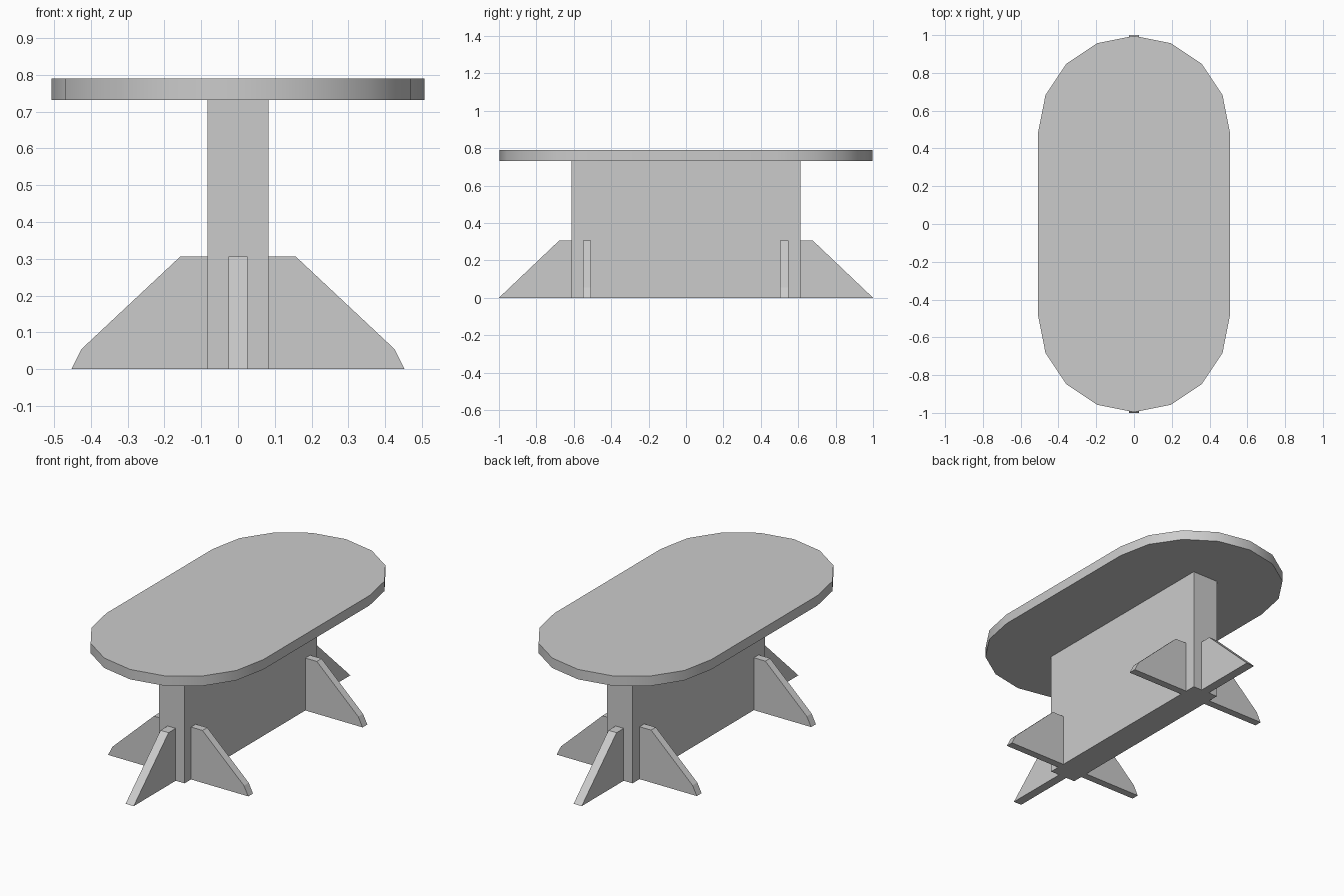
import bpy
import bmesh
import math
from mathutils import Matrix, Vector

cube = bpy.data.objects.get("Cube")
if cube:
    bpy.data.objects.remove(cube, do_unlink=True)

# One plain grey for the whole table
grey = bpy.data.materials.new("plain_grey")
grey.use_nodes = True
grey.diffuse_color = (0.6, 0.6, 0.6, 1)
grey.node_tree.nodes["Principled BSDF"].inputs["Base Color"].default_value = (0.6, 0.6, 0.6, 1)


def extrude_profile(name, points, depth, matrix=Matrix()):
    """Extrude a flat outline along local z, then place it with a matrix."""
    bm = bmesh.new()
    face = bm.faces.new([bm.verts.new((x, y, 0)) for x, y in points])
    solid = bmesh.ops.extrude_face_region(bm, geom=[face])
    verts = [v for v in solid["geom"] if isinstance(v, bmesh.types.BMVert)]
    bmesh.ops.translate(bm, vec=Vector((0, 0, depth)), verts=verts)
    bm.transform(matrix)
    bmesh.ops.recalc_face_normals(bm, faces=bm.faces)
    mesh = bpy.data.meshes.new(name)
    bm.to_mesh(mesh)
    bm.free()
    mesh.materials.append(grey)
    obj = bpy.data.objects.new(name, mesh)
    bpy.context.collection.objects.link(obj)
    return obj


def fin(name, points, thickness, angle, offset=(0, 0, 0)):
    """Upright support fin pointing outward at the given angle around z."""
    place = (Matrix.Translation(offset) @ Matrix.Rotation(angle, 4, "Z")
             @ Matrix.Rotation(math.pi / 2, 4, "X")
             @ Matrix.Translation((0, 0, -thickness / 2)))
    return extrude_profile(name, points, thickness, place)


# Table top: straight sides with a faceted half round at each end
outline = []
for end in (1, -1):
    for i in range(9):
        a = math.pi * i / 8
        outline.append((end * 0.507 * math.cos(a), end * (0.49 + 0.506 * math.sin(a))))
top = extrude_profile("table_top", outline, 0.058, Matrix.Translation((0, 0, 0.732)))
bpy.context.view_layer.objects.active = top
top.select_set(True)
bpy.ops.object.shade_smooth_by_angle(angle=math.radians(30))
top.select_set(False)

# Central pedestal slab
w, d = 0.083, 0.612
extrude_profile("pedestal", [(-w, -d), (w, -d), (w, d), (-w, d)], 0.732)

# Support fins on the ends and sides
end_profile = [(0.6, 0), (1.0, 0), (0.678, 0.306), (0.6, 0.306)]
side_profile = [(0.07, 0), (0.453, 0), (0.425, 0.055), (0.157, 0.306), (0.07, 0.306)]
for end, y in (("front", -0.53), ("back", 0.525)):
    fin(end + "_end_fin", end_profile, 0.052, math.copysign(math.pi / 2, y))
    for side, angle in (("left", 0), ("right", math.pi)):
        fin(f"{end}_{side}_fin", side_profile, 0.044, angle, (0, y, 0))
